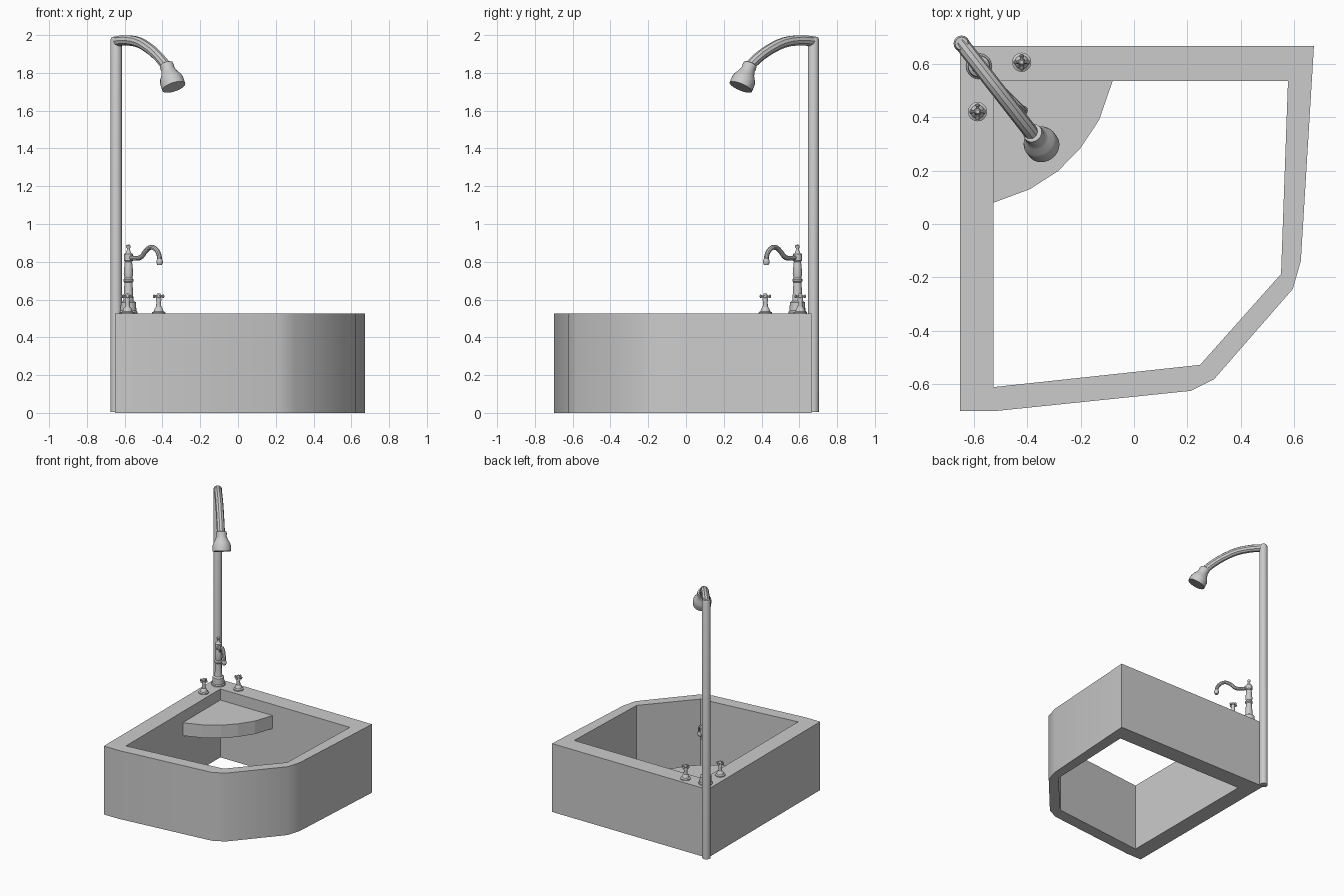
import bpy, bmesh, math
from mathutils import Vector, Matrix

if "Cube" in bpy.data.objects:
    bpy.data.objects.remove(bpy.data.objects["Cube"])


def finish(bm, name, angle=35, smooth=True):
    bmesh.ops.recalc_face_normals(bm, faces=bm.faces)
    me = bpy.data.meshes.new(name)
    bm.to_mesh(me)
    bm.free()
    ob = bpy.data.objects.new(name, me)
    bpy.context.collection.objects.link(ob)
    if smooth:
        shade(ob, angle)
    return ob


def shade(ob, angle=35):
    bpy.ops.object.select_all(action='DESELECT')
    ob.select_set(True)
    bpy.context.view_layer.objects.active = ob
    bpy.ops.object.shade_smooth_by_angle(angle=math.radians(angle))


def prism(name, loops, z0, z1, smooth=True):
    """Extrude an outline (with optional inner hole) from z0 to z1."""
    bm = bmesh.new()
    edges = []
    for loop in loops:
        vs = [bm.verts.new((x, y, z0)) for x, y in loop]
        edges += [bm.edges.new((vs[i - 1], vs[i])) for i in range(len(vs))]
    bmesh.ops.triangle_fill(bm, edges=edges, use_beauty=True)
    r = bmesh.ops.extrude_face_region(bm, geom=bm.faces[:], use_keep_orig=True)
    top = [v for v in r['geom'] if isinstance(v, bmesh.types.BMVert)]
    bmesh.ops.translate(bm, verts=top, vec=(0, 0, z1 - z0))
    bmesh.ops.dissolve_limit(bm, angle_limit=0.001, verts=bm.verts, edges=bm.edges)
    return finish(bm, name, 30, smooth)


def add_lathe(bm, profile, base, axis=(0, 0, 1), sides=20):
    """Revolve (radius, height) points around an axis, capped at both ends."""
    m = Matrix.Translation(base) @ Vector((0, 0, 1)).rotation_difference(Vector(axis)).to_matrix().to_4x4()
    rings = []
    for r, h in profile:
        rings.append([bm.verts.new(m @ Vector((r * math.cos(a), r * math.sin(a), h)))
                      for a in (2 * math.pi * i / sides for i in range(sides))])
    for lo, hi in zip(rings, rings[1:]):
        for i in range(sides):
            bm.faces.new((lo[i - 1], lo[i], hi[i], hi[i - 1]))
    bm.faces.new(rings[0][::-1])
    bm.faces.new(rings[-1])


def lathe(name, profile, base, axis=(0, 0, 1), sides=20):
    bm = bmesh.new()
    add_lathe(bm, profile, base, axis, sides)
    return finish(bm, name)


def tube(name, pts, radius, res=3):
    """Round tube along a smooth path."""
    cu = bpy.data.curves.new(name, 'CURVE')
    cu.dimensions = '3D'
    cu.bevel_depth, cu.bevel_resolution = radius, 3
    cu.resolution_u, cu.use_fill_caps = res, True
    sp = cu.splines.new('BEZIER')
    sp.bezier_points.add(len(pts) - 1)
    for bp, p in zip(sp.bezier_points, pts):
        bp.co = p
        bp.handle_left_type = bp.handle_right_type = 'AUTO'
    ob = bpy.data.objects.new(name, cu)
    bpy.context.collection.objects.link(ob)
    bpy.ops.object.select_all(action='DESELECT')
    ob.select_set(True)
    bpy.context.view_layer.objects.active = ob
    bpy.ops.object.convert(target='MESH')
    shade(bpy.context.view_layer.objects.active)


RIM = 0.525

# Corner tub wall, open at top and bottom
outer = [(-.65, -.70), (-.65, .665), (.673, .665), (.624, -.138), (.594, -.243),
         (.30, -.58), (.213, -.624), (-.523, -.70)]
inner = [(-.525, -.61), (-.525, .535), (.576, .535), (.55, -.187), (.247, -.527)]
prism("tub_wall", [outer, inner], 0, RIM)

# Corner seat inside the tub
seat = [(-.525, .535), (-.08, .535), (-.13, .39), (-.20, .284), (-.284, .198),
        (-.39, .13), (-.525, .08)]
prism("corner_seat", [seat], 0.34, 0.44, smooth=False)

# Shower pole, arm and head
px, py = -.645, .675
lathe("shower_pole", [(.03, .005), (.03, 1.975), (.024, 1.99)], (px, py, 0), sides=16)
arm = [(-.008, 1.965), (.06, 1.972), (.12, 1.971), (.2, 1.96), (.27, 1.935),
       (.34, 1.90), (.40, 1.86), (.43, 1.835)]
tube("shower_arm", [(px + .616 * s, py - .788 * s, z) for s, z in arm], .028, 2)
axis = Vector((.33, -.42, -1)).normalized()
tip = Vector((-.34, .29, 1.725))
lathe("shower_head", [(.028, 0), (.036, .004), (.038, .02), (.036, .035), (.045, .06),
                      (.058, .082), (.064, .10), (.064, .14)], tip - axis * .14, axis)

# Faucet body with finial
fx, fy = -.58, .59
lathe("faucet_body", [(.048, 0), (.048, .01), (.042, .016), (.04, .06), (.028, .068),
                      (.026, .08), (.024, .12), (.021, .165), (.027, .172), (.027, .182),
                      (.021, .19), (.025, .21), (.022, .25), (.019, .275), (.024, .282),
                      (.024, .315), (.014, .322), (.009, .335), (.008, .345), (.012, .352),
                      (.012, .36), (.004, .367)], (fx, fy, RIM))

# Swan-neck spout, running diagonally over the tub
spout = [(0, .825), (.045, .818), (.07, .828), (.09, .855), (.12, .877),
         (.148, .863), (.162, .835), (.165, .81)]
tube("faucet_spout", [(fx + s, fy - s, z) for s, z in spout], .013)
lathe("spout_outlet", [(.012, 0), (.017, .012), (.018, .022), (.013, .032)],
      (fx + .165, fy - .165, .783), sides=16)

# Two cross-handled taps
for name, x, y in (("back_tap", -.42, .605), ("side_tap", -.585, .42)):
    bm = bmesh.new()
    add_lathe(bm, [(.036, 0), (.036, .007), (.026, .013), (.021, .028), (.014, .036),
                   (.012, .06), (.015, .078), (.012, .085), (.012, .1), (.007, .108)], (x, y, RIM), sides=16)
    for d in ((1, 0, 0), (-1, 0, 0), (0, 1, 0), (0, -1, 0)):
        add_lathe(bm, [(.006, 0), (.006, .018), (.009, .022), (.009, .027), (.004, .03)],
                  (x, y, RIM + .092), d, 10)
    finish(bm, name)
